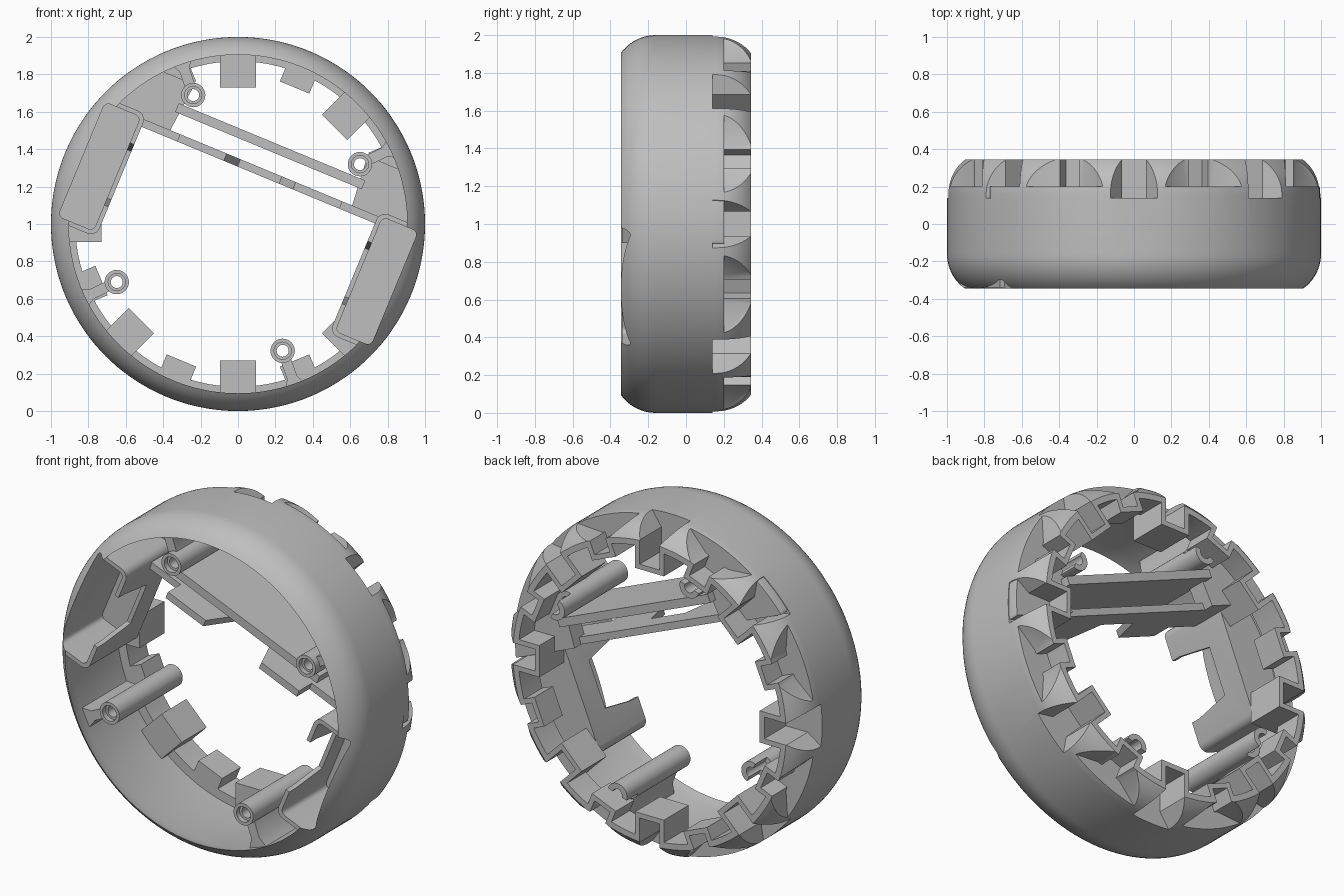
import bpy, bmesh, math
from mathutils import Vector

cube = bpy.data.objects.get("Cube")
if cube:
    bpy.data.objects.remove(cube, do_unlink=True)

SHADE = (0.52, 0.52, 0.52, 1)
grey = bpy.data.materials.new("plain grey plastic")
grey.use_nodes = True
grey.diffuse_color = SHADE
grey.node_tree.nodes["Principled BSDF"].inputs["Base Color"].default_value = SHADE

TILT = -22.5      # tilt of the inner frame, degrees
CENTRE = Vector((0, 0, 1))


def finish(name, bm):
    bmesh.ops.recalc_face_normals(bm, faces=bm.faces)
    mesh = bpy.data.meshes.new(name)
    bm.to_mesh(mesh)
    bm.free()
    mesh.materials.append(grey)
    ob = bpy.data.objects.new(name, mesh)
    bpy.context.collection.objects.link(ob)
    return ob


def place(a, b, y, angle):
    """Radial and tangential offsets, turned about the ring axis."""
    c, s = math.cos(math.radians(angle)), math.sin(math.radians(angle))
    return Vector((a * c - b * s, y, 1 + a * s + b * c))


def extrude(bm, points, offset):
    face = bm.faces.new([bm.verts.new(p) for p in points])
    out = bmesh.ops.extrude_face_region(bm, geom=[face])["geom"]
    bmesh.ops.translate(bm, vec=offset,
                        verts=[g for g in out if isinstance(g, bmesh.types.BMVert)])


def add_prism(bm, pts, y0, y1, angle):
    extrude(bm, [place(a, b, y0, angle) for a, b in pts], (0, y1 - y0, 0))


def prism(name, pts, y0, y1, angle=TILT):
    """(radial, tangential) outline extruded along y."""
    bm = bmesh.new()
    add_prism(bm, pts, y0, y1, angle)
    return finish(name, bm)


def slab(name, pts, a0, a1, angle):
    """(tangential, y) outline extruded in the radial direction."""
    bm = bmesh.new()
    extrude(bm, [place(a0, b, y, angle) for b, y in pts],
            place(a1, 0, 0, angle) - place(a0, 0, 0, angle))
    return finish(name, bm)


def rect(a0, a1, b0, b1):
    return [(a0, b0), (a1, b0), (a1, b1), (a0, b1)]


def rounded(a0, a1, b0, b1, r):
    pts = []
    corners = [(a1 - r, b1 - r), (a0 + r, b1 - r), (a0 + r, b0 + r), (a1 - r, b0 + r)]
    for q, (a, b) in enumerate(corners):
        for k in range(6):
            t = math.radians(90 * q + 18 * k)
            pts.append((a + r * math.cos(t), b + r * math.sin(t)))
    return pts


def revolve(name, profile, steps=144):
    """Turn a closed (radius, y) profile about the ring axis."""
    bm = bmesh.new()
    vs = [bm.verts.new((r, y, 1)) for r, y in profile]
    edges = [bm.edges.new((vs[i], vs[(i + 1) % len(vs)])) for i in range(len(vs))]
    bmesh.ops.spin(bm, geom=vs + edges, cent=CENTRE, axis=(0, 1, 0),
                   angle=math.tau, steps=steps)
    bmesh.ops.remove_doubles(bm, verts=bm.verts, dist=0.0001)
    return finish(name, bm)


def boolean(ob, other, mode, keep=False):
    mod = ob.modifiers.new("cut", 'BOOLEAN')
    mod.operation, mod.object, mod.solver = mode, other, 'EXACT'
    bpy.context.view_layer.objects.active = ob
    bpy.ops.object.modifier_apply(modifier=mod.name)
    if not keep:
        bpy.data.objects.remove(other, do_unlink=True)


def arc(y_flat, y_end, drop, n=9):
    """Circular edge, tangent to the side wall and meeting the end face at an angle."""
    run = abs(y_end - y_flat)
    sweep = 2 * math.atan(drop / run)
    radius = run / math.sin(sweep)
    sign = 1 if y_end > y_flat else -1
    return [(1 - radius * (1 - math.cos(sweep * k / n)),
             y_flat + sign * radius * math.sin(sweep * k / n)) for k in range(n + 1)]


# Ring with rounded front and back edges and a flange at the back
outer = arc(-0.16, -0.345, 0.095)[::-1] + arc(0.16, 0.345, 0.095)
inner = [(0.87, 0.345), (0.87, 0.17), (0.925, 0.17), (0.925, -0.27)]
ring = revolve("ring_shell", outer + inner)

# Solid envelope used to trim everything that touches the ring
core = revolve("trim_envelope", [(r - 0.004, y) for r, y in outer] + [(0.1, 0.345), (0.1, -0.345)])
core.hide_render = True

# Pockets around the back edge, large and small in turn
boxes, notches = bmesh.new(), bmesh.new()
for i in range(16):
    angle = i * 22.5
    if i % 2 == 0:
        add_prism(boxes, rect(0.73, 0.935, -0.095, 0.095), 0.11, 0.345, angle)
        half = [(0.76, 0.065), (0.905, 0.065), (1.05, 0.167)]
        floor = 0.14
    else:
        add_prism(boxes, rect(0.79, 0.935, -0.085, 0.085), 0.17, 0.345, angle)
        half = [(0.82, 0.055), (0.9, 0.055), (0.902, 0.08), (1.03, 0.34)]
        floor = 0.2
    outline = half + [(a, -b) for a, b in reversed(half)]
    add_prism(notches, outline, floor, 0.5, angle)
pockets = finish("pocket_boxes", boxes)
boolean(pockets, core, 'INTERSECT', keep=True)
boolean(ring, pockets, 'UNION')
boolean(ring, finish("pocket_cutter", notches), 'DIFFERENCE')

# Two side trays with a scooped inner wall
scoop = [(-0.18, -0.6), (-0.18, -0.28), (-0.14, -0.05),
         (0.14, -0.05), (0.18, -0.28), (0.18, -0.6)]
for side, angle in (("left", TILT), ("right", TILT + 180)):
    tray = prism(side + "_tray", rounded(0.675, 0.93, -0.355, 0.355, 0.05), -0.34, 0.11, angle)
    boolean(tray, core, 'INTERSECT', keep=True)
    hollow = rounded(0.7, 0.905, -0.33, 0.33, 0.03)
    boolean(tray, prism("tray_hollow", hollow, -0.6, 0.08, angle), 'DIFFERENCE')
    boolean(ring, prism("rim_cutter", hollow, -0.6, 0.08, angle), 'DIFFERENCE')
    boolean(tray, slab("scoop_cutter", scoop, 0.6, 0.75, angle), 'DIFFERENCE')

# Two parallel bars across the opening, the lower one notched at the front
prism("upper_bar", rect(-0.54, 0.54, 0.425, 0.475), -0.2, 0.25)
half_bar = [(0.12, -0.01), (0.2, -0.22), (0.47, -0.22), (0.47, -0.1), (0.68, -0.1), (0.68, 0.14)]
slab("lower_bar", half_bar + [(-b, y) for b, y in reversed(half_bar)], 0.283, 0.325, TILT + 90)

# Corner gussets between bars, trays and ring
for side, m in (("left", 1), ("right", -1)):
    pts = [(0.53, 0.283), (0.95, 0.283), (0.95, 0.42), (0.78, 0.6), (0.5, 0.6)]
    gusset = prism(side + "_gusset", [(m * a, b) for a, b in pts], 0.09, 0.2)
    boolean(gusset, core, 'INTERSECT', keep=True)

# Four counterbored screw bosses, half open at the back, with ribs to the ring
for i, (u, v) in enumerate([(0.48, 0.545), (-0.485, 0.545), (-0.48, -0.535), (0.48, -0.535)]):
    def circle(r):
        return [(u + r * math.cos(math.tau * k / 32), v + r * math.sin(math.tau * k / 32))
                for k in range(32)]
    r = math.hypot(u, v)
    angle = TILT + math.degrees(math.atan2(v, u))
    boss = prism("screw_boss_%d" % (i + 1), circle(0.065), -0.29, 0.31)
    boolean(boss, prism("boss_hole", circle(0.032), -0.5, 0.5), 'DIFFERENCE')
    boolean(boss, prism("boss_counterbore", circle(0.046), -0.5, -0.26), 'DIFFERENCE')
    boolean(boss, prism("boss_opening", rect(r, r + 0.2, -0.1, 0.1), 0.2, 0.5, angle), 'DIFFERENCE')
    prism("boss_rib_%d" % (i + 1),
          [(r + 0.05, -0.028), (0.87, -0.028), (0.93, -0.06),
           (0.93, 0.06), (0.87, 0.028), (r + 0.05, 0.028)], -0.25, 0.18, angle)

bpy.data.objects.remove(core, do_unlink=True)

# Smooth shading with sharp edges kept
bpy.ops.object.select_all(action='DESELECT')
for ob in bpy.context.collection.objects:
    if ob.type == 'MESH':
        ob.select_set(True)
bpy.context.view_layer.objects.active = ring
bpy.ops.object.shade_smooth_by_angle(angle=math.radians(30))
